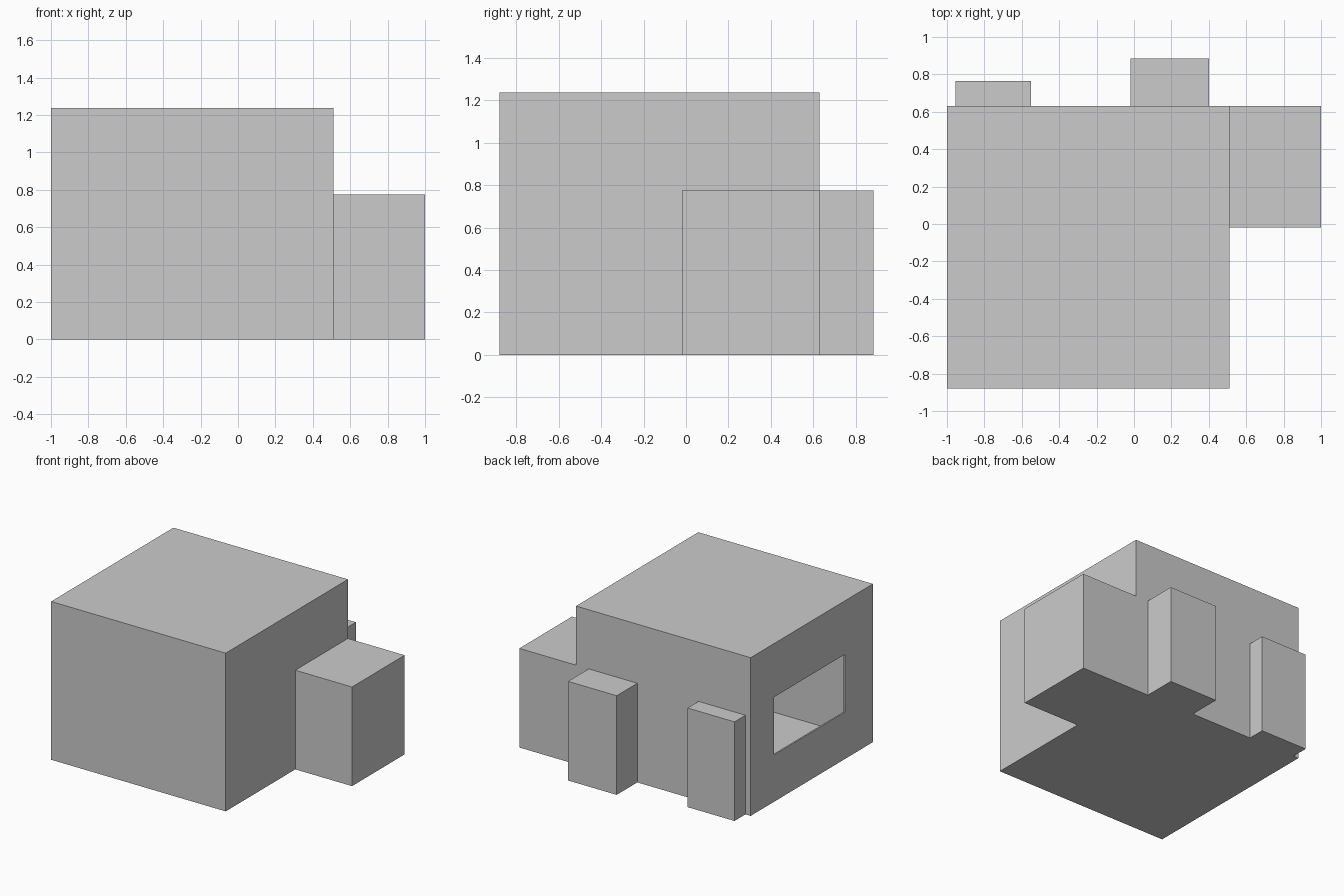
import bpy

if "Cube" in bpy.data.objects:
    bpy.data.objects.remove(bpy.data.objects["Cube"])

T = 0.012        # wall thickness
OVER = 0.1       # how far wings reach into the main room

# x0, x1, y0, y1, z0, z1 of the main block and its wings
MAIN = (-1.0, 0.51, -0.88, 0.63, 0.0, 1.237)
SIDE_WING = (0.51 - OVER, 1.0, -0.02, 0.63, 0.0, 0.775)
BACK_WINGS = [(-0.02, 0.40, 0.63 - OVER, 0.885, 0.0, 0.775),
              (-0.955, -0.55, 0.63 - OVER, 0.765, 0.0, 0.775)]
WINDOW = (-1.1, -0.9, -0.533, 0.339, 0.367, 0.818)


def box(name, b):
    x0, x1, y0, y1, z0, z1 = b
    bpy.ops.mesh.primitive_cube_add(
        size=1, location=((x0 + x1) / 2, (y0 + y1) / 2, (z0 + z1) / 2))
    ob = bpy.context.object
    ob.name = name
    ob.scale = (x1 - x0, y1 - y0, z1 - z0)
    bpy.ops.object.transform_apply(location=True, rotation=False, scale=True)
    return ob


def combine(target, other, operation):
    mod = target.modifiers.new(operation.lower(), 'BOOLEAN')
    mod.operation = operation
    mod.solver = 'EXACT'
    mod.object = other
    bpy.context.view_layer.objects.active = target
    bpy.ops.object.modifier_apply(modifier=mod.name)
    bpy.data.objects.remove(other, do_unlink=True)


def inset(b):
    return tuple(v + T * (1 if i % 2 == 0 else -1) for i, v in enumerate(b))


def block(name, fit):
    # main block joined with the side and back wings
    ob = box(name, fit(MAIN))
    for wing in [SIDE_WING] + BACK_WINGS:
        combine(ob, box("wing", fit(wing)), 'UNION')
    return ob


# Outer shell, hollowed by a slightly smaller copy
house = block("house_walls", lambda b: b)
combine(house, block("room_space", inset), 'DIFFERENCE')

# Window opening in the left wall
combine(house, box("window_opening", WINDOW), 'DIFFERENCE')
